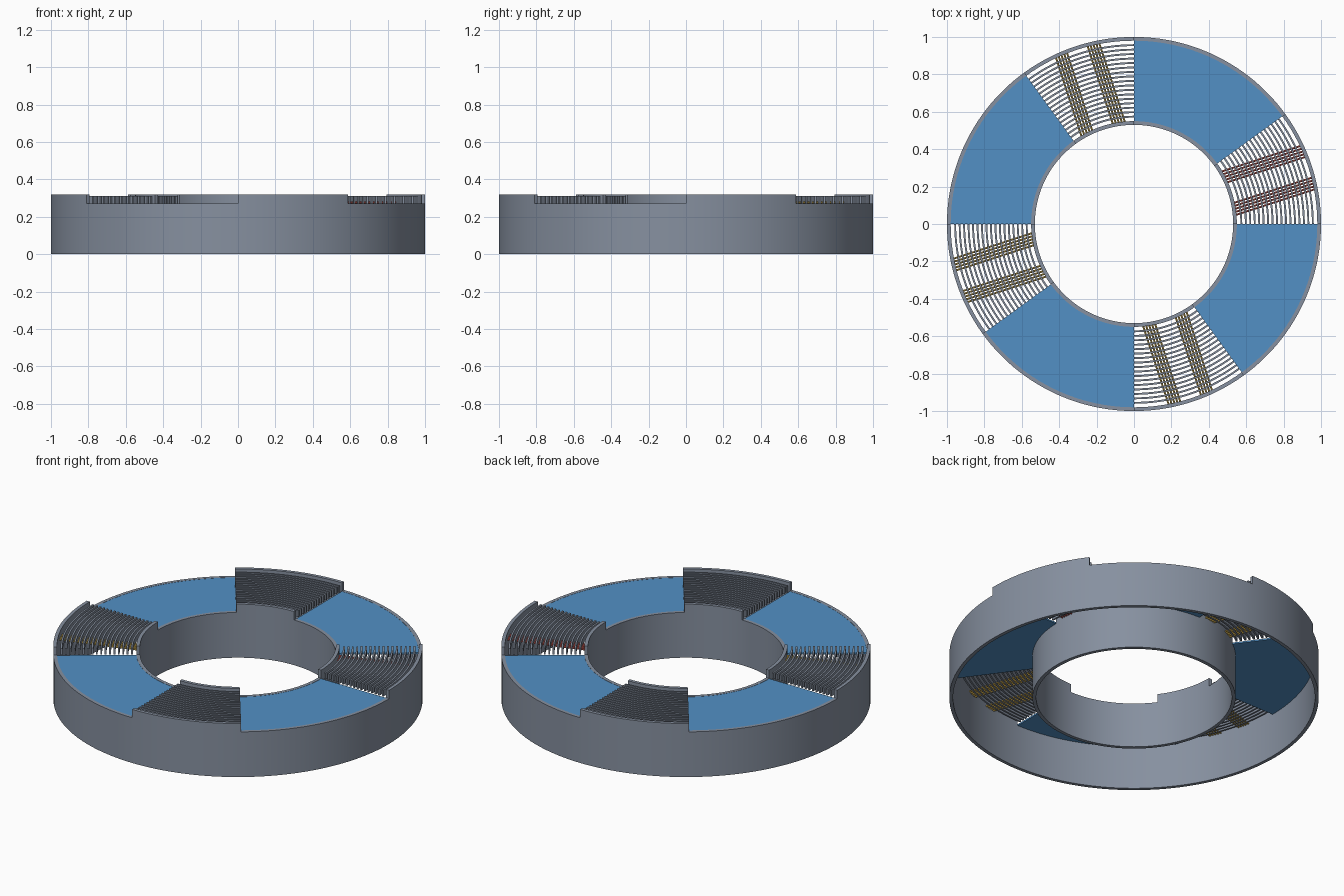
import bpy, bmesh, math
from mathutils import Matrix, Vector

if "Cube" in bpy.data.objects:
    bpy.data.objects.remove(bpy.data.objects["Cube"], do_unlink=True)

LOW, HIGH = 0.27, 0.32          # wall heights beside the plates and the grilles
OUT, IN, WALL = 1.0, 0.53, 0.02
STEP = 2                        # degrees per segment
GRILLE = 36                     # degrees of grille in each quarter
SLATS = 17


def material(name, rgb):
    m = bpy.data.materials.new(name)
    m.use_nodes = True
    m.diffuse_color = (*rgb, 1)
    m.node_tree.nodes["Principled BSDF"].inputs["Base Color"].default_value = (*rgb, 1)
    return m


grey = material("steel grey", (0.24, 0.28, 0.35))
blue = material("panel blue", (0.085, 0.28, 0.56))
yellow = material("rod yellow", (0.65, 0.43, 0.08))
red = material("rod red", (0.60, 0.10, 0.08))


def finish(bm, name, mat):
    bmesh.ops.remove_doubles(bm, verts=bm.verts, dist=0.0001)
    bmesh.ops.recalc_face_normals(bm, faces=bm.faces)
    mesh = bpy.data.meshes.new(name)
    bm.to_mesh(mesh)
    bm.free()
    mesh.materials.append(mat)
    ob = bpy.data.objects.new(name, mesh)
    bpy.context.collection.objects.link(ob)
    bpy.ops.object.select_all(action="DESELECT")
    ob.select_set(True)
    bpy.context.view_layer.objects.active = ob
    bpy.ops.object.shade_smooth_by_angle(angle=math.radians(30))
    return ob


def polar(r, deg, z):
    a = math.radians(deg)
    return Vector((r * math.cos(a), r * math.sin(a), z))


def quad(bm, *points):
    bm.faces.new([bm.verts.new(p) for p in points])


def arc_block(bm, r0, r1, z0, z1, a0, a1):
    """Closed curved bar with a rectangular section."""
    section = [(r0, z0), (r1, z0), (r1, z1), (r0, z1)]
    rings = [[bm.verts.new(polar(r, a, z)) for r, z in section]
             for a in range(a0, a1 + 1, STEP)]
    for p, q in zip(rings, rings[1:]):
        for i in range(4):
            j = (i + 1) % 4
            bm.faces.new((p[i], p[j], q[j], q[i]))
    bm.faces.new(rings[0])
    bm.faces.new(rings[-1])


def stepped_wall(name, r0, r1):
    """Full ring wall that rises at every grille."""
    bm = bmesh.new()
    for a in range(0, 360, STEP):
        b = a + STEP
        raised = a % 90 < GRILLE
        levels = [0, LOW, HIGH] if raised else [0, LOW]
        for z0, z1 in zip(levels, levels[1:]):
            for r in (r0, r1):
                quad(bm, polar(r, a, z0), polar(r, b, z0), polar(r, b, z1), polar(r, a, z1))
        for z in (0, levels[-1]):
            quad(bm, polar(r0, a, z), polar(r1, a, z), polar(r1, b, z), polar(r0, b, z))
        if a % 90 in (0, GRILLE):
            quad(bm, polar(r0, a, LOW), polar(r1, a, LOW), polar(r1, a, HIGH), polar(r0, a, HIGH))
    finish(bm, name, grey)


stepped_wall("outer_wall", OUT - WALL, OUT)
stepped_wall("inner_wall", IN, IN + WALL)

for k in range(4):
    start = 90 * k

    # Blue cover plate
    bm = bmesh.new()
    arc_block(bm, IN + WALL, OUT - WALL, LOW - 0.01, LOW - 0.001, start + GRILLE, start + 90)
    finish(bm, f"cover_plate_{k + 1}", blue)

    # Concentric upright slats
    bm = bmesh.new()
    pitch = (OUT - IN - 2 * WALL) / (SLATS + 1)
    for i in range(SLATS):
        r = IN + WALL + pitch * (i + 1)
        arc_block(bm, r - 0.005, r + 0.005, 0.272, 0.31, start, start + GRILLE)
    finish(bm, f"grille_slats_{k + 1}", grey)

    # Two bands of thin straight rods under the slats
    bm = bmesh.new()
    turn = Matrix.Rotation(math.radians(start + GRILLE / 2), 4, "Z")
    for band in (-0.09, 0.09):
        for i in range(-2, 3):
            y = band + i * 0.016
            x0 = math.sqrt((IN + 0.015) ** 2 - y * y)
            x1 = math.sqrt((OUT - 0.015) ** 2 - y * y)
            place = (turn @ Matrix.Translation(((x0 + x1) / 2, y, 0.277))
                     @ Matrix.Rotation(math.pi / 2, 4, "Y"))
            bmesh.ops.create_cone(bm, cap_ends=True, segments=10, radius1=0.005,
                                  radius2=0.005, depth=x1 - x0, matrix=place)
    finish(bm, f"rod_bands_{k + 1}", red if k == 0 else yellow)
